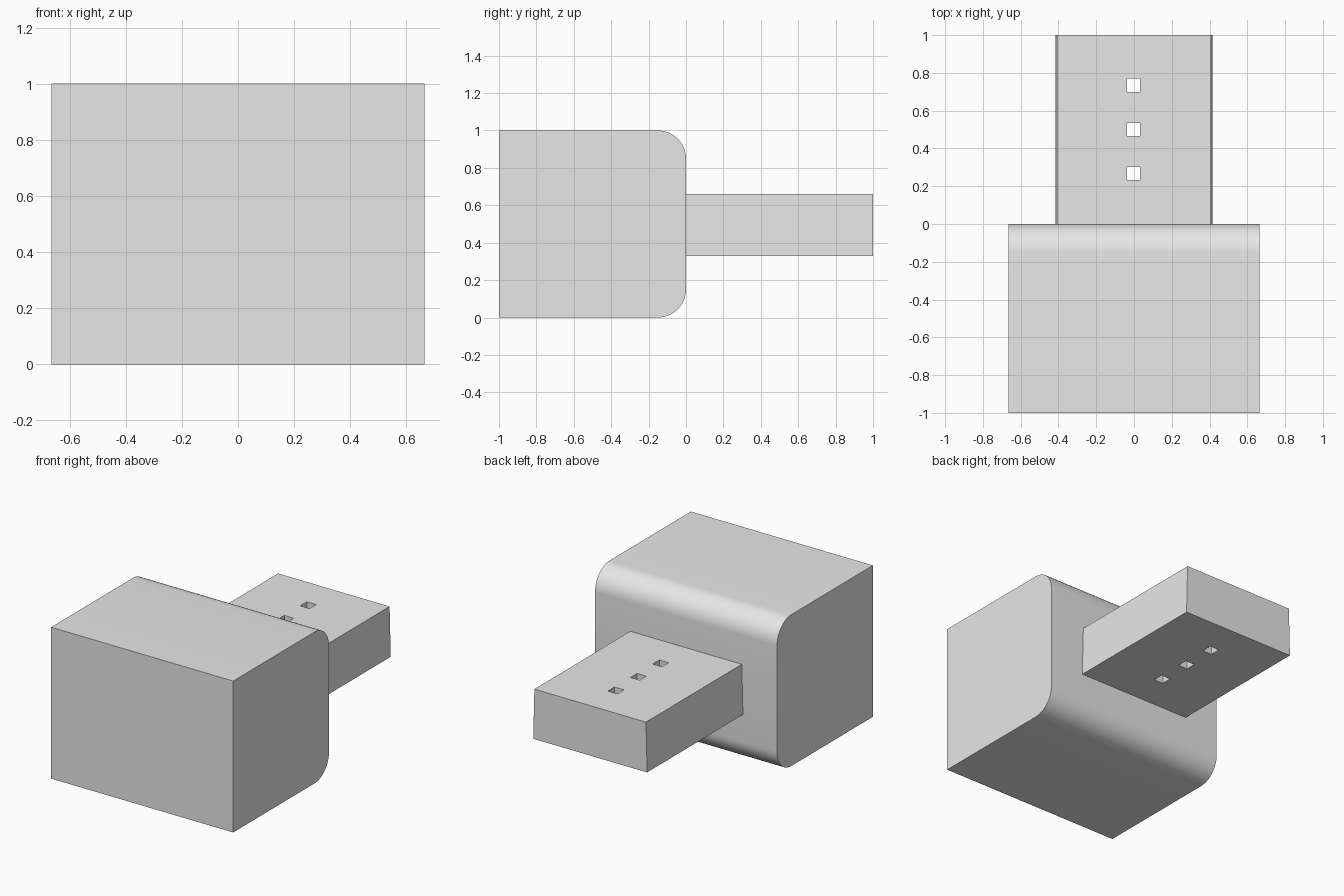
import bpy
import bmesh

default_cube = bpy.data.objects.get("Cube")
if default_cube:
    bpy.data.objects.remove(default_cube, do_unlink=True)

grey = bpy.data.materials.new("light_grey")
grey.use_nodes = True
grey.diffuse_color = (0.8, 0.8, 0.8, 1)
grey.node_tree.nodes["Principled BSDF"].inputs["Base Color"].default_value = (0.8, 0.8, 0.8, 1)


def add_box(bm, low, high):
    """Add a box between two opposite corners and return its vertices."""
    verts = bmesh.ops.create_cube(bm, size=1)["verts"]
    for v in verts:
        v.co = [high[i] if v.co[i] > 0 else low[i] for i in range(3)]
    return verts


def finish(bm, name):
    mesh = bpy.data.meshes.new(name)
    bm.to_mesh(mesh)
    bm.free()
    mesh.materials.append(grey)
    obj = bpy.data.objects.new(name, mesh)
    bpy.context.collection.objects.link(obj)
    return obj


def activate(obj):
    bpy.ops.object.select_all(action="DESELECT")
    obj.select_set(True)
    bpy.context.view_layer.objects.active = obj


# Housing block, with its upper and lower rear edges rounded
bm = bmesh.new()
add_box(bm, (-0.665, -1, 0), (0.665, 0, 1))
rear_edges = [e for e in bm.edges
              if all(v.co.y > -0.01 for v in e.verts)
              and abs(e.verts[0].co.x - e.verts[1].co.x) > 0.1]
bmesh.ops.bevel(bm, geom=rear_edges, offset=0.15, segments=12,
                profile=0.5, affect="EDGES")
housing = finish(bm, "housing")
activate(housing)
bpy.ops.object.shade_smooth_by_angle()

# Plug tongue, very slightly narrower at the top
bm = bmesh.new()
for v in add_box(bm, (-0.416, 0, 0.33), (0.416, 1, 0.66)):
    if v.co.z > 0.5:
        v.co.x *= 0.98
plug = finish(bm, "plug")

# Three square holes running through the plug
bm = bmesh.new()
for y in (0.268, 0.5, 0.735):
    add_box(bm, (-0.036, y - 0.035, 0.2), (0.032, y + 0.035, 0.8))
cutter = finish(bm, "hole_cutter")
cutter.hide_render = True
cut = plug.modifiers.new("holes", "BOOLEAN")
cut.operation = "DIFFERENCE"
cut.solver = "EXACT"
cut.object = cutter
activate(plug)
bpy.ops.object.modifier_apply(modifier=cut.name)
bpy.data.objects.remove(cutter, do_unlink=True)
